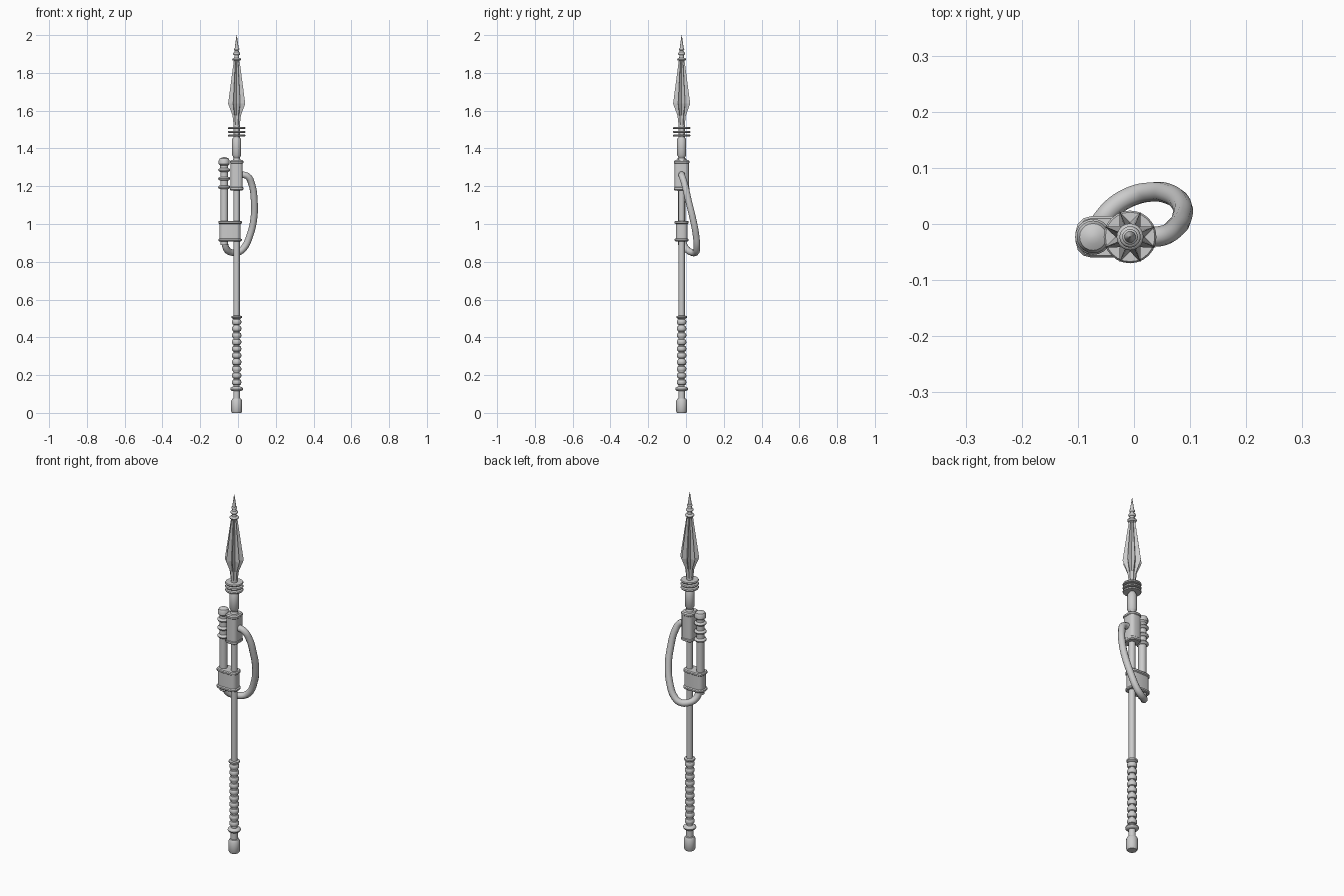
import bpy, bmesh, math
from mathutils import Vector

if "Cube" in bpy.data.objects:
    bpy.data.objects.remove(bpy.data.objects["Cube"])

CX, CY = -0.007, -0.023      # shaft axis
TX = -0.073                  # side tank axis


def finish(name, bm, angle=35):
    bmesh.ops.recalc_face_normals(bm, faces=bm.faces)
    me = bpy.data.meshes.new(name)
    bm.to_mesh(me)
    bm.free()
    ob = bpy.data.objects.new(name, me)
    bpy.context.collection.objects.link(ob)
    bpy.ops.object.select_all(action='DESELECT')
    ob.select_set(True)
    bpy.context.view_layer.objects.active = ob
    if angle:
        bpy.ops.object.shade_smooth_by_angle(angle=math.radians(angle))
    return ob


def loft(name, rings, angle=35):
    """Skin a list of equal-length point rings and cap both ends."""
    bm = bmesh.new()
    rows = [[bm.verts.new(p) for p in r] for r in rings]
    n = len(rows[0])
    for a, b in zip(rows, rows[1:]):
        for i in range(n):
            j = (i + 1) % n
            bm.faces.new((a[i], a[j], b[j], b[i]))
    bm.faces.new(rows[0][::-1])
    bm.faces.new(rows[-1])
    return finish(name, bm, angle)


def lathe(name, profile, x=CX, y=CY, n=20, angle=35):
    """Spin (radius, z) points round a vertical axis."""
    dirs = [(math.cos(2 * math.pi * i / n), math.sin(2 * math.pi * i / n)) for i in range(n)]
    return loft(name, [[(x + r * c, y + r * s, z) for c, s in dirs] for r, z in profile], angle)


def bead(r_in, r_out, z, h):
    """Half-round bulge for a lathe profile."""
    return [(r_in + (r_out - r_in) * math.sin(math.pi * k / 6), z - h / 2 * math.cos(math.pi * k / 6))
            for k in range(7)]


def rounded_block(name, x, y, hx, hy, r, profile):
    """Rounded-corner block; profile holds (inset, z) pairs."""
    rings = []
    for inset, z in profile:
        ring = []
        for q, (sx, sy) in enumerate(((1, 1), (-1, 1), (-1, -1), (1, -1))):
            for k in range(4):
                a = math.pi / 2 * (q + k / 3)
                rr = r - inset
                ring.append((x + sx * (hx - r) + rr * math.cos(a),
                             y + sy * (hy - r) + rr * math.sin(a), z))
        rings.append(ring)
    return loft(name, rings)


# Pommel and lower collar
lathe("pommel", [(0.024, 0), (0.029, 0.008), (0.029, 0.064), (0.023, 0.075), (0.018, 0.077), (0.018, 0.12)])
lathe("lower_collar", bead(0.018, 0.034, 0.127, 0.024))

# Ribbed grip
grip = [(0.016, 0.13)]
for i in range(10):
    grip += bead(0.016, 0.025, 0.162 + i * 0.0355, 0.03)
grip += [(0.018, 0.497), (0.028, 0.504), (0.028, 0.512), (0.017, 0.515)]
lathe("grip", grip)

# Shaft
lathe("shaft", [(0.0165, 0.5), (0.0165, 1.56)])

# Bracket joining tank and shaft
rounded_block("bracket", -0.042, CY, 0.062, 0.037, 0.028,
              [(0.004, 0.908), (0, 0.912), (0, 0.92), (0.006, 0.924),
               (0.006, 1.0), (0, 1.004), (0, 1.012), (0.004, 1.017)])

# Side tank with domed cap, and its rings
lathe("tank", [(0.02, 0.89), (0.021, 1.31), (0.029, 1.318), (0.029, 1.335), (0.024, 1.346),
               (0.013, 1.352), (0.003, 1.354)], x=TX)
for i, z in enumerate((1.195, 1.24, 1.286)):
    lathe(f"tank_ring_{i + 1}", bead(0.019, 0.032, z, 0.02), x=TX)

# Head housing
rounded_block("head_housing", CX, CY, 0.035, 0.041, 0.022,
              [(0.004, 1.178), (0, 1.182), (0, 1.192), (0.003, 1.195), (0.003, 1.32),
               (0, 1.323), (0, 1.332), (0.006, 1.338)])

# Neck sleeve and disc rings
lathe("neck", [(0.022, 1.335), (0.017, 1.35), (0.02, 1.358), (0.024, 1.364), (0.024, 1.448), (0.02, 1.456)])
for i, z in enumerate((1.468, 1.488, 1.508)):
    lathe(f"disc_ring_{i + 1}", [(0.016, z - 0.005), (0.044, z - 0.005), (0.047, z),
                                 (0.044, z + 0.005), (0.016, z + 0.005)], n=24)

# Eight-edged blade: (edge radius, valley radius, z)
sections = [(0.018, 0.016, 1.525), (0.024, 0.018, 1.575), (0.049, 0.026, 1.637), (0.016, 0.010, 1.868)]
blade = []
for edge, valley, z in sections:
    ring = []
    for i in range(16):
        a = math.pi / 8 * (i + 1)
        r = valley if i % 2 else edge
        ring.append((CX + r * math.cos(a), CY + r * math.sin(a), z))
    blade.append(ring)
loft("blade", blade, angle=0)

# Stepped tip
tip = [(0.012, 1.855)] + bead(0.013, 0.024, 1.872, 0.016) + bead(0.012, 0.019, 1.902, 0.016)
tip += bead(0.01, 0.014, 1.926, 0.013) + [(0.01, 1.936), (0.0008, 2.0)]
lathe("tip", tip)

# Hose looping from the housing to the tank base
path = [(0.015, -0.023, 1.262), (0.05, -0.021, 1.253), (0.073, -0.007, 1.21), (0.086, 0.014, 1.12),
        (0.084, 0.036, 1.03), (0.063, 0.053, 0.94), (0.031, 0.057, 0.873), (0.0, 0.051, 0.85),
        (-0.033, 0.033, 0.849), (-0.061, 0.002, 0.868), (-0.073, -0.022, 0.92)]
cu = bpy.data.curves.new("hose", 'CURVE')
cu.dimensions = '3D'
cu.bevel_depth = 0.018
cu.bevel_resolution = 3
cu.resolution_u = 6
cu.use_fill_caps = True
sp = cu.splines.new('BEZIER')
sp.bezier_points.add(len(path) - 1)
for p, co in zip(sp.bezier_points, path):
    p.co = Vector(co)
    p.handle_left_type = p.handle_right_type = 'AUTO'
bpy.context.collection.objects.link(bpy.data.objects.new("hose", cu))
